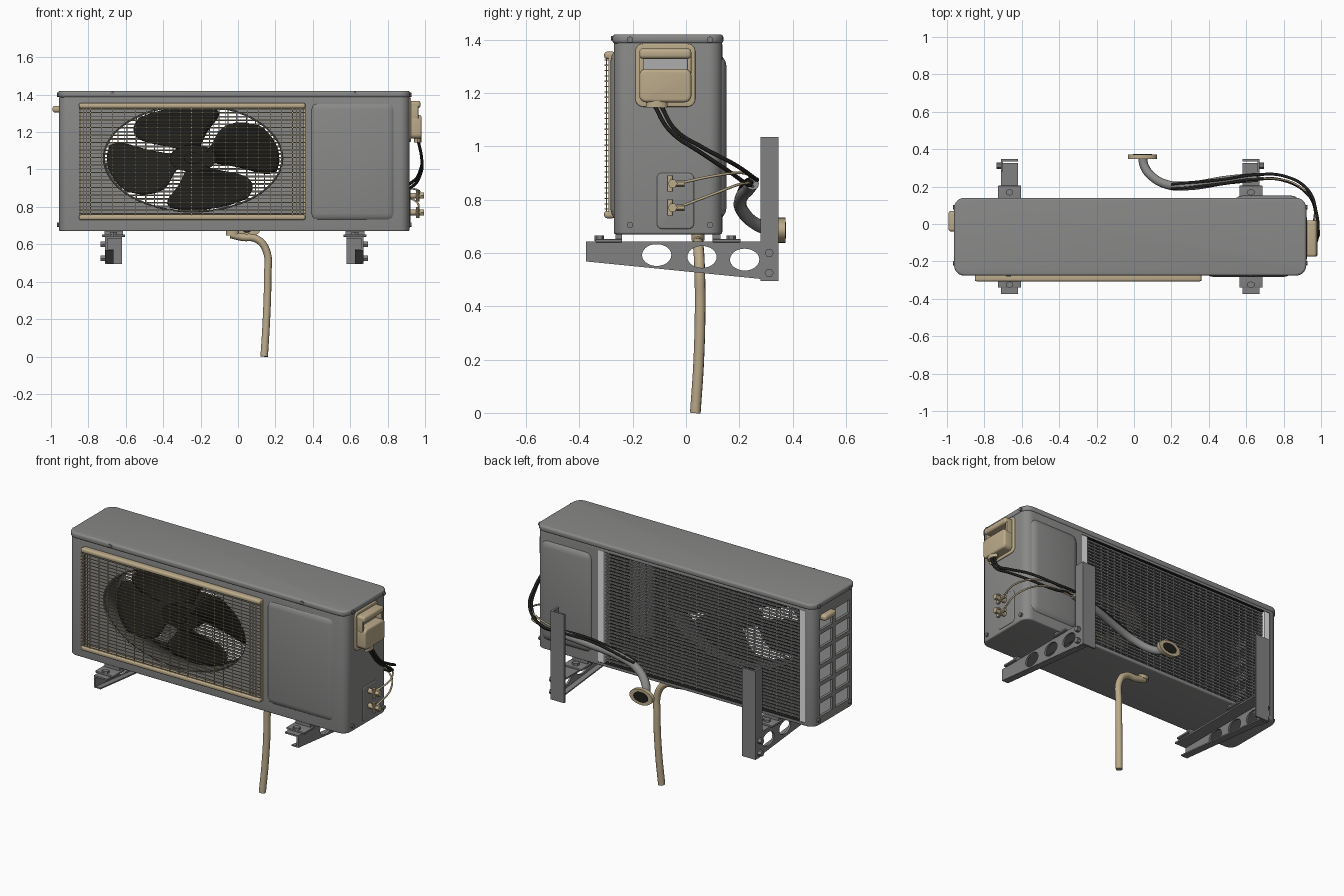
import bpy, bmesh, math
from mathutils import Matrix, Vector

cube = bpy.data.objects.get("Cube")
if cube:
    bpy.data.objects.remove(cube, do_unlink=True)


def material(name, r, g, b):
    m = bpy.data.materials.new(name)
    m.use_nodes = True
    m.diffuse_color = (r, g, b, 1)
    m.node_tree.nodes["Principled BSDF"].inputs["Base Color"].default_value = (r, g, b, 1)
    return m


GREY = material("casing grey", 0.25, 0.25, 0.247)
STEEL = material("bracket steel", 0.22, 0.22, 0.22)
BEIGE = material("beige plastic", 0.5, 0.405, 0.255)
BLACK = material("black", 0.013, 0.013, 0.012)
DARK = material("shroud dark grey", 0.06, 0.06, 0.058)
LIGHT = material("light metal", 0.42, 0.42, 0.43)
PALE = material("pale end plate", 0.8, 0.8, 0.8)
made = []


def finish(name, bm, mat):
    bmesh.ops.recalc_face_normals(bm, faces=bm.faces)
    me = bpy.data.meshes.new(name)
    bm.to_mesh(me)
    bm.free()
    me.materials.append(mat)
    ob = bpy.data.objects.new(name, me)
    bpy.context.collection.objects.link(ob)
    made.append(ob)
    return ob


def add_box(bm, lo, hi):
    lo, hi = Vector(lo), Vector(hi)
    m = Matrix.Translation((lo + hi) / 2) @ Matrix.Diagonal((*(hi - lo), 1))
    bmesh.ops.create_cube(bm, size=1, matrix=m)


def box(name, lo, hi, mat, bevel=0, corner=0, axis=2):
    """Box; 'corner' rounds the edges along the axis, 'bevel' the rest."""
    bm = bmesh.new()
    add_box(bm, lo, hi)
    if corner:
        es = [e for e in bm.edges if abs(e.verts[0].co[axis] - e.verts[1].co[axis]) > 0.001]
        bmesh.ops.bevel(bm, geom=es, offset=corner, segments=6, profile=0.5, affect='EDGES')
    if bevel:
        es = [e for e in bm.edges if e.calc_face_angle(0) > 1]
        bmesh.ops.bevel(bm, geom=es, offset=bevel, segments=4, profile=0.5, affect='EDGES')
    return finish(name, bm, mat)


TURN = {'z': Matrix(), 'y': Matrix.Rotation(math.pi / 2, 4, 'X'), 'x': Matrix.Rotation(math.pi / 2, 4, 'Y')}


def cyl(name, c, a, b, length, axis, mat, seg=24, caps=True):
    """Elliptical cylinder centred on c."""
    bm = bmesh.new()
    m = Matrix.Translation(c) @ TURN[axis] @ Matrix.Diagonal((a, b, 1, 1))
    bmesh.ops.create_cone(bm, cap_ends=caps, segments=seg, radius1=1, radius2=1, depth=length, matrix=m)
    return finish(name, bm, mat)


def tube(name, pts, r, mat):
    cu = bpy.data.curves.new(name, 'CURVE')
    cu.dimensions = '3D'
    cu.bevel_depth, cu.bevel_resolution, cu.resolution_u = r, 4, 8
    cu.use_fill_caps = True
    sp = cu.splines.new('BEZIER')
    sp.bezier_points.add(len(pts) - 1)
    for bp, p in zip(sp.bezier_points, pts):
        bp.co = p
        bp.handle_left_type = bp.handle_right_type = 'AUTO'
    tmp = bpy.data.objects.new(name + " path", cu)
    bpy.context.collection.objects.link(tmp)
    dg = bpy.context.evaluated_depsgraph_get()
    me = bpy.data.meshes.new_from_object(tmp.evaluated_get(dg))
    bpy.data.objects.remove(tmp, do_unlink=True)
    me.materials.clear()
    me.materials.append(mat)
    ob = bpy.data.objects.new(name, me)
    bpy.context.collection.objects.link(ob)
    made.append(ob)


def cut(ob, cutter):
    mod = ob.modifiers.new("cut", 'BOOLEAN')
    mod.operation, mod.solver, mod.object = 'DIFFERENCE', 'EXACT', cutter
    bpy.context.view_layer.objects.active = ob
    bpy.ops.object.modifier_apply(modifier=mod.name)
    made.remove(cutter)
    bpy.data.objects.remove(cutter, do_unlink=True)


# Casing: hollow shell, open at the back, with fan hole and side vents
FX, FZ, RX, RZ = -0.24, 1.06, 0.48, 0.288
casing = box("casing", (-0.957, -0.271, 0.67), (0.917, 0.136, 1.39), GREY, 0.008, 0.052)
cut(casing, box("cavity", (-0.9, -0.24, 0.69), (0.5, 0.3, 1.37), GREY))
cut(casing, cyl("fan_hole", (FX, -0.25, FZ), RX, RZ, 0.1, 'y', GREY, 64))
bm = bmesh.new()
for row in range(6):
    z = 0.72 + row * 0.105
    for y0, y1 in ((-0.21, -0.075), (-0.045, 0.075)):
        add_box(bm, (-1, y0, z), (-0.88, y1, z + 0.08))
cut(casing, finish("vents", bm, GREY))
casing.data.materials.clear()
casing.data.materials.append(GREY)
casing.data.materials.append(BLACK)
for p in casing.data.polygons:
    c = p.center
    inside = -0.91 < c.x < 0.505 and -0.245 < c.y < 0.13 and 0.685 < c.z < 1.375
    p.material_index = 1 if inside else 0
box("lid", (-0.962, -0.276, 1.385), (0.921, 0.14, 1.42), GREY, 0.012, 0.055)
box("front_panel", (0.375, -0.283, 0.715), (0.85, -0.17, 1.37), GREY, 0.05)
box("back_panel", (0.53, 0.03, 0.72), (0.89, 0.152, 1.35), GREY, 0.05)
box("valve_plate", (0.89, -0.11, 0.69), (0.921, 0.03, 0.9), GREY, 0.006, 0.02, 0)

# Casing screws
for z in (1.4, 0.705):
    for y in (-0.21, 0.09):
        for x in (-0.957, 0.917):
            cyl("side_screw", (x, y, z), 0.012, 0.012, 0.02, 'x', STEEL, 10)
for x in (-0.67, 0.625):
    cyl("front_screw", (x, -0.275, 1.405), 0.014, 0.009, 0.014, 'y', STEEL, 10)

# Heat exchanger: level fins, pale end plates, pale side behind the vents
bm = bmesh.new()
for i in range(34):
    z = 0.698 + i * 0.02
    add_box(bm, (-0.865, 0.106, z), (0.465, 0.118, z + 0.009))
for i in range(27):
    x = -0.84 + i * 0.049
    add_box(bm, (x, 0.108, 0.69), (x + 0.005, 0.114, 1.37))
finish("coil_fins", bm, GREY)
box("coil_end_inner", (0.46, 0.08, 0.69), (0.5, 0.133, 1.37), PALE)
box("coil_end_outer", (-0.9, 0.08, 0.69), (-0.86, 0.133, 1.37), PALE)
box("coil_side", (-0.943, -0.215, 0.7), (-0.935, 0.085, 1.35), PALE)

# Fan: shroud, hub and four swept blades
shroud = cyl("fan_shroud", (FX, -0.19, FZ), RX, RZ, 0.14, 'y', DARK, 64, False)
shroud.modifiers.new("wall", 'SOLIDIFY').thickness = 0.008
cyl("fan_hub", (FX, -0.185, FZ), 0.125, 0.073, 0.07, 'y', BLACK, 32)
cyl("fan_cap", (FX, -0.225, FZ), 0.05, 0.03, 0.02, 'y', BLACK, 24)
cyl("fan_motor", (FX, -0.07, FZ), 0.1, 0.06, 0.18, 'y', BLACK, 24)
bm = bmesh.new()
N, M = 10, 12
for k in range(4):
    grid = []
    for i in range(N + 1):
        s = i / N
        r = 0.2 + 0.76 * s
        width = 62 + 18 * math.sin(math.pi * s * 0.75) - 20 * s ** 7
        row = []
        for j in range(M + 1):
            t = j / M - 0.5
            a = math.radians(12 + 90 * k + t * width + 9 * math.sin(math.pi * s))
            row.append(bm.verts.new((FX + RX * r * math.cos(a), -0.18 - 0.08 * t,
                                     FZ + RZ * r * math.sin(a))))
        grid.append(row)
    for i in range(N):
        for j in range(M):
            bm.faces.new((grid[i][j], grid[i + 1][j], grid[i + 1][j + 1], grid[i][j + 1]))
finish("fan_blades", bm, BLACK).modifiers.new("thick", 'SOLIDIFY').thickness = 0.006

# Front guard
for z in (0.73, 1.327):
    box("guard_rail", (-0.85, -0.307, z), (0.36, -0.265, z + 0.028), BEIGE, 0.011)
bm = bmesh.new()
for x in (-0.85, 0.35):
    add_box(bm, (x, -0.29, 0.74), (x + 0.01, -0.265, 1.345))
for i in range(29):
    z = 0.762 + i * 0.02
    add_box(bm, (-0.85, -0.305, z), (0.36, -0.301, z + 0.004))
    for x in (-0.85, 0.356):
        add_box(bm, (x, -0.305, z), (x + 0.004, -0.27, z + 0.004))
for i in range(19):
    x = -0.79 + i * 0.06
    add_box(bm, (x, -0.301, 0.74), (x + 0.003, -0.298, 1.345))
for x in (-0.83, -0.81, 0.31, 0.33):
    add_box(bm, (x, -0.301, 0.74), (x + 0.004, -0.297, 1.345))
finish("guard_wires", bm, BEIGE)

# Wiring cover and carrying handle
box("cover_base", (0.9, -0.19, 1.148), (0.925, 0.035, 1.385), BEIGE, 0.005, 0.03, 0)
box("cover_box", (0.9, -0.175, 1.165), (0.982, 0.02, 1.29), BEIGE, 0.012, 0.025, 0)
box("cover_hood", (0.91, -0.175, 1.328), (0.976, 0.02, 1.367), BEIGE, 0.014)
for y in (-0.175, 0.004):
    box("cover_cheek", (0.91, y, 1.27), (0.965, y + 0.016, 1.35), BEIGE, 0.004)
box("cover_recess", (0.92, -0.158, 1.285), (0.929, 0.004, 1.332), LIGHT)
cyl("cable_gland", (0.96, -0.11, 1.16), 0.02, 0.04, 0.03, 'z', BEIGE, 16)
box("side_handle", (-0.992, -0.04, 1.305), (-0.94, 0.07, 1.34), BEIGE, 0.014)

# Service valves with thin copper lines
for y, z in ((-0.05, 0.86), (-0.05, 0.77)):
    cyl("valve_body", (0.95, y, z), 0.015, 0.015, 0.07, 'x', BEIGE, 12)
    cyl("valve_cap", (0.985, y, z), 0.018, 0.018, 0.02, 'x', BEIGE, 6)
    cyl("valve_port", (0.96, y - 0.01, z), 0.01, 0.011, 0.06, 'z', BEIGE, 10)
    cyl("valve_nut", (0.955, y + 0.025, z), 0.012, 0.012, 0.04, 'y', BEIGE, 6)
tube("copper_line_upper", [(0.955, -0.03, 0.86), (0.965, 0.1, 0.888), (0.87, 0.21, 0.9), (0.66, 0.25, 0.865)], 0.005, BEIGE)
tube("copper_line_lower", [(0.955, -0.03, 0.77), (0.96, 0.1, 0.82), (0.87, 0.21, 0.86), (0.66, 0.25, 0.85)], 0.005, BEIGE)

# Cables, insulated pipe run and wall rosette
for d in (-0.012, 0.012):
    tube("cable", [(0.962, -0.11 + d, 1.16), (0.982, -0.05 + d, 1.06), (0.975, 0.06, 0.985 + d),
                   (0.93, 0.17 + d, 0.92 + d), (0.8, 0.245 + d, 0.868 + d), (0.64, 0.25 + d, 0.875),
                   (0.46, 0.225 + d, 0.857), (0.2, 0.2 + d, 0.79)], 0.008, BLACK)
tube("pipe_run", [(0.66, 0.25, 0.86), (0.5, 0.235, 0.84), (0.3, 0.205, 0.8), (0.18, 0.21, 0.76),
                  (0.09, 0.26, 0.71), (0.055, 0.31, 0.69), (0.045, 0.36, 0.685)], 0.024, GREY)
cyl("wall_rosette", (0.045, 0.36, 0.685), 0.077, 0.047, 0.025, 'y', BEIGE, 32)
cyl("rosette_core", (0.045, 0.372, 0.685), 0.05, 0.031, 0.005, 'y', BLACK, 24)

# Drain hose
cyl("drain_flange", (-0.03, 0.045, 0.66), 0.035, 0.024, 0.025, 'z', BEIGE, 24)
tube("drain_hose", [(-0.04, 0.045, 0.652), (0.02, 0.045, 0.638), (0.1, 0.046, 0.628), (0.15, 0.05, 0.57),
                    (0.158, 0.053, 0.42), (0.152, 0.048, 0.2), (0.14, 0.035, 0)], 0.02, BEIGE)


# Wall brackets, mirrored: pierced web, flanges, post, feet and bolts
def bracket(cx, side):
    def xbox(name, a, b, lo, hi, bevel=0):
        xs = sorted((cx + side * a, cx + side * b))
        return box(name, (xs[0], *lo), (xs[1], *hi), STEEL, bevel)

    def slope(ob):
        # Lower edge falls from the tip toward the wall
        for v in ob.data.vertices:
            if v.co.z < 0.55:
                v.co.z += 0.068 - 0.1 * (v.co.y + 0.375)
    web = xbox("bracket_web", 0.033, 0.045, (-0.375, 0.5), (0.325, 0.64))
    slope(web)
    for y, z in ((-0.11, 0.592), (0.06, 0.585), (0.22, 0.575)):
        cut(web, cyl("hole", (cx + side * 0.04, y, z), 0.041, 0.055, 0.1, 'x', STEEL, 28))
    xbox("bracket_top", -0.045, 0.045, (-0.375, 0.632), (0.325, 0.642))
    slope(xbox("bracket_bottom", 0, 0.045, (-0.375, 0.5), (0.325, 0.508)))
    xbox("post_web", 0.035, 0.047, (0.28, 0.495), (0.347, 1.035))
    xbox("post_back", -0.045, 0.047, (0.335, 0.495), (0.347, 1.035))
    for y0, y1 in ((-0.34, -0.24), (0.1, 0.205)):
        xbox("foot", -0.062, 0.062, (y0, 0.64), (y1, 0.652), 0.003)
        xbox("foot_pad", -0.05, 0.05, (max(y0, -0.265), 0.65), (min(y1, 0.13), 0.675))
    for y in (-0.325, 0.17):
        cyl("foot_bolt", (cx, y, 0.655), 0.022, 0.018, 0.022, 'z', STEEL, 6)
    for z in (0.6, 0.525):
        cyl("post_bolt", (cx + side * 0.055, 0.312, z), 0.017, 0.017, 0.03, 'x', STEEL, 6)


bracket(-0.665, -1)
bracket(0.625, 1)

# Smooth shading with sharp edges kept
bpy.ops.object.select_all(action='DESELECT')
for ob in made:
    ob.select_set(True)
bpy.context.view_layer.objects.active = made[0]
bpy.ops.object.shade_smooth_by_angle(angle=math.radians(35))
